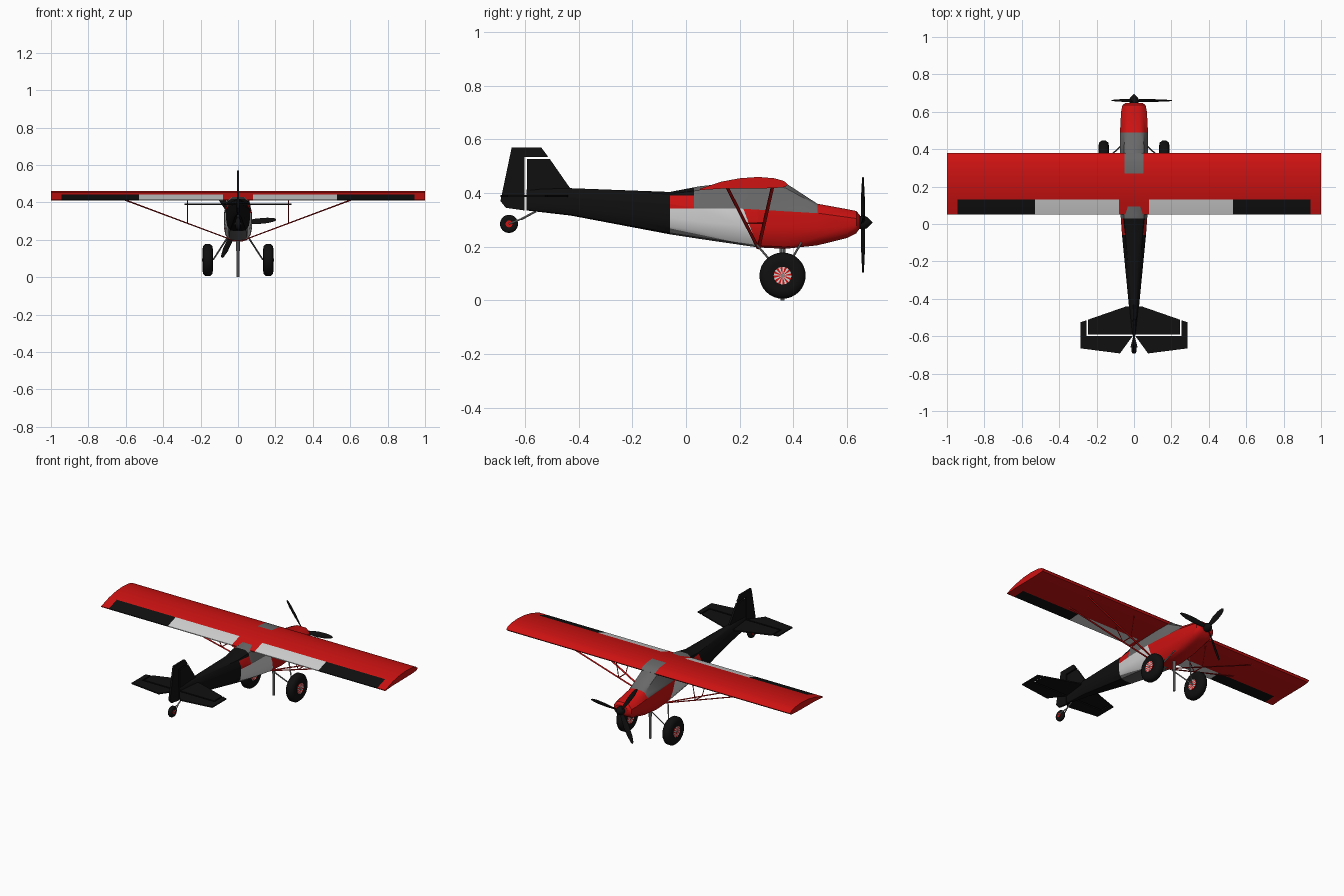
import bpy, bmesh, math
from mathutils import Vector, Matrix

if "Cube" in bpy.data.objects:
    bpy.data.objects.remove(bpy.data.objects["Cube"])


def material(name, rgb, rough=0.5):
    m = bpy.data.materials.new(name)
    m.use_nodes = True
    m.diffuse_color = (*rgb, 1)
    node = m.node_tree.nodes["Principled BSDF"]
    node.inputs["Base Color"].default_value = (*rgb, 1)
    node.inputs["Roughness"].default_value = rough
    return m


MATS = [material("red paint", (0.62, 0.006, 0.006)),
        material("black paint", (0.005, 0.005, 0.005)),
        material("white paint", (0.64, 0.64, 0.64)),
        material("grey glass", (0.14, 0.14, 0.14)),
        material("metal grey", (0.25, 0.25, 0.25))]
RED, BLACK, WHITE, GLASS, METAL = range(5)


def finish(name, bm, paint, angle=35):
    """Turn a bmesh into an object; paint is a colour index or a rule on faces."""
    bmesh.ops.recalc_face_normals(bm, faces=bm.faces)
    for f in bm.faces:
        f.material_index = paint(f.calc_center_median(), f) if callable(paint) else paint
    mesh = bpy.data.meshes.new(name)
    bm.to_mesh(mesh)
    bm.free()
    for m in MATS:
        mesh.materials.append(m)
    ob = bpy.data.objects.new(name, mesh)
    bpy.context.collection.objects.link(ob)
    bpy.ops.object.select_all(action='DESELECT')
    ob.select_set(True)
    bpy.context.view_layer.objects.active = ob
    bpy.ops.object.shade_smooth_by_angle(angle=math.radians(angle))
    return ob


def loft(rings):
    bm = bmesh.new()
    rows = [[bm.verts.new(p) for p in ring] for ring in rings]
    n = len(rows[0])
    for a, b in zip(rows, rows[1:]):
        for i in range(n):
            bm.faces.new((a[i], a[(i + 1) % n], b[(i + 1) % n], b[i]))
    bm.faces.new(rows[0])
    bm.faces.new(rows[-1])
    return bm


def cut(bm, point, normal):
    bmesh.ops.bisect_plane(bm, geom=bm.verts[:] + bm.edges[:] + bm.faces[:],
                           plane_co=point, plane_no=normal, dist=1e-5)


def rod(name, a, b, r, paint, flat=1):
    a, b = Vector(a), Vector(b)
    bm = bmesh.new()
    place = (Matrix.Translation((a + b) / 2) @ (b - a).to_track_quat('Z', 'Y').to_matrix().to_4x4()
             @ Matrix.Diagonal((flat, 1, 1, 1)))
    bmesh.ops.create_cone(bm, cap_ends=True, segments=10, radius1=r, radius2=r,
                          depth=(b - a).length, matrix=place)
    return finish(name, bm, paint)


def plate(name, outline, to_low, to_high, paint):
    return finish(name, loft([[to_low(*p) for p in outline], [to_high(*p) for p in outline]]), paint)


# Fuselage: y, half width, top half width, bottom, waist, top
STATIONS = [(-0.595, 0.008, 0.006, 0.335, 0.39, 0.413),
            (-0.43, 0.028, 0.018, 0.316, 0.385, 0.418),
            (-0.06, 0.064, 0.045, 0.246, 0.36, 0.404),
            (0.05, 0.072, 0.055, 0.229, 0.345, 0.425),
            (0.27, 0.076, 0.056, 0.197, 0.338, 0.45),
            (0.37, 0.076, 0.054, 0.192, 0.334, 0.438),
            (0.49, 0.075, 0.05, 0.205, 0.325, 0.36),
            (0.6, 0.069, 0.045, 0.232, 0.31, 0.34),
            (0.635, 0.062, 0.042, 0.25, 0.305, 0.333),
            (0.648, 0.045, 0.03, 0.268, 0.3, 0.318)]


def section(y, w, wt, zb, zw, zt):
    h, c = zw - zb, zt - zw
    half = [(0.35 * w, zb), (0.65 * w, zb + 0.05 * h), (0.9 * w, zb + 0.25 * h),
            (w, zb + 0.55 * h), (w, zw), (wt, zw + 0.82 * c), (0.6 * wt, zt)]
    return [(x, y, z) for x, z in half] + [(-x, y, z) for x, z in reversed(half)]


def fuselage_paint(c, f):
    if c.y < -0.06 or (c.y < 0.03 and c.z > 0.39):
        return BLACK
    if c.z > 0.342 + 0.06 * min(0, 0.2 - c.y) and c.y < 0.49:
        return RED if c.y < 0.03 else GLASS
    if c.z < 0.268 - 0.21 * (c.y + 0.06) and c.y < 0.37:
        return GLASS
    return WHITE if c.y + 0.376 * (c.z - 0.33) < 0.218 else RED


body = loft([section(*s) for s in STATIONS])
for point, normal in [((0, -0.06, 0), (0, 1, 0)), ((0, 0.03, 0), (0, 1, 0)),
                      ((0, 0.37, 0), (0, 1, 0)), ((0, 0.2, 0), (0, 1, 0)),
                      ((0, 0, 0.39), (0, 0, 1)), ((0, 0, 0.342), (0, 0, 1)),
                      ((0, 0.2, 0.342), (0, 0.06, 1)), ((0, 0.218, 0.33), (0, 1, 0.376)),
                      ((0, -0.06, 0.268), (0, 0.21, 1))]:
    cut(body, point, normal)
finish("fuselage", body, fuselage_paint)

# Wing with flaps, ailerons and skylight as cut faces
AIRFOIL = [(0.052, 0.416), (0.13, 0.442), (0.2, 0.455), (0.27, 0.46), (0.33, 0.455),
           (0.365, 0.445), (0.38, 0.432), (0.37, 0.422), (0.32, 0.418), (0.13, 0.416), (0.052, 0.411)]


def wing_paint(c, f):
    x = abs(c.x)
    if x < 0.05 and c.y > 0.27:
        return GLASS
    if c.y < 0.13 and 0.08 < x < 0.945:
        return WHITE if x < 0.53 else BLACK
    return RED


wing = loft([[(x, y, z) for y, z in AIRFOIL] for x in (-1, 1)])
for x in (0.05, 0.08, 0.53, 0.945):
    for s in (-1, 1):
        cut(wing, (s * x, 0, 0), (1, 0, 0))
for y in (0.13, 0.27):
    cut(wing, (0, y, 0), (0, 1, 0))
finish("wing", wing, wing_paint)

# Tail fin and rudder, with an open hinge gap
FIN = [(-0.593, 0.35), (-0.593, 0.527), (-0.508, 0.527), (-0.43, 0.415), (-0.43, 0.36)]
RUDDER = [(-0.602, 0.335), (-0.602, 0.535), (-0.514, 0.535), (-0.54, 0.57),
          (-0.65, 0.57), (-0.692, 0.37), (-0.672, 0.345)]
for name, outline in (("tail_fin", FIN), ("rudder", RUDDER)):
    plate(name, outline, lambda y, z: (-0.006, y, z), lambda y, z: (0.006, y, z), BLACK)

# Tailplane and elevators
STABILISER = [(0, -0.44), (0.04, -0.44), (0.247, -0.512), (0.247, -0.591), (0, -0.591)]
ELEVATOR = [(0.255, -0.515), (0.285, -0.525), (0.285, -0.665), (0.075, -0.692),
            (0.008, -0.6), (0.255, -0.6)]
for side, s in (("left", 1), ("right", -1)):
    for part, outline in (("stabiliser", STABILISER), ("elevator", ELEVATOR)):
        plate(f"{side}_{part}", outline, lambda x, y: (s * x, y, 0.386),
              lambda x, y: (s * x, y, 0.393), BLACK)


# Wheels: lathed tyre with a striped hub
def wheel(name, centre, radius, width, stripes):
    turn = [i * math.tau / 32 for i in range(32)]
    half = [(0.4, 0.38), (0.5, 0.62), (0.43, 0.86), (0.2, 0.99)]
    profile = [(-x, r) for x, r in half] + [(x, r) for x, r in reversed(half)]
    cx, cy, cz = centre
    finish(name + "_tyre", loft([[(cx + x * width, cy + r * radius * math.cos(t),
                                   cz + r * radius * math.sin(t)) for t in turn]
                                 for x, r in profile]), BLACK, 50)
    bm = bmesh.new()
    bmesh.ops.create_cone(bm, cap_ends=True, cap_tris=True, segments=24, radius1=radius * 0.38,
                          radius2=radius * 0.38, depth=width * 0.92,
                          matrix=Matrix.Translation(centre) @ Matrix.Rotation(math.pi / 2, 4, 'Y'))

    def hub_paint(c, f):
        wedge = int((math.atan2(c.z - cz, c.y - cy) + math.pi) / math.tau * 24)
        return WHITE if stripes and len(f.verts) == 3 and wedge % 2 else RED
    finish(name + "_hub", bm, hub_paint)
    rod(name + "_axle", (cx - width * 0.52, cy, cz), (cx + width * 0.52, cy, cz), radius * 0.08, METAL)


for side, s in (("left", 1), ("right", -1)):
    wheel(side + "_wheel", (s * 0.162, 0.36, 0.092), 0.087, 0.057, True)
    # Landing gear legs
    hub = (s * 0.132, 0.36, 0.095)
    rod(side + "_gear_rear_leg", (s * 0.055, 0.26, 0.212), hub, 0.004, METAL)
    rod(side + "_gear_front_leg", (s * 0.055, 0.43, 0.215), hub, 0.004, METAL)
    # Wing struts and jury struts
    root = Vector((s * 0.015, 0.27, 0.193))
    ends = [("front", Vector((s * 0.62, 0.322, 0.42))), ("rear", Vector((s * 0.62, 0.155, 0.418)))]
    mids = []
    for label, end in ends:
        rod(f"{side}_{label}_strut", root, end, 0.003, RED, 2.2)
        mid = root.lerp(end, 0.42)
        mids.append(mid)
        rod(f"{side}_{label}_jury_strut", mid, (mid.x, end.y, 0.42), 0.0025, RED)
    rod(side + "_jury_crossbar", *mids, 0.003, RED)

# Centre post under the cabin
rod("post_upper", (0, 0.36, 0.14), (0, 0.36, 0.2), 0.011, METAL)
rod("post_lower", (0, 0.36, 0), (0, 0.36, 0.15), 0.008, METAL)

# Tail wheel on its spring
wheel("tail_wheel", (0, -0.66, 0.285), 0.034, 0.026, False)
rod("tail_spring", (0, -0.56, 0.332), (0, -0.615, 0.302), 0.004, METAL)
for s in (-1, 1):
    rod("tail_fork", (s * 0.016, -0.66, 0.285), (s * 0.004, -0.61, 0.305), 0.003, METAL)

# Propeller: three twisted blades and a pointed spinner
HUB = Vector((0, 0.66, 0.29))
BLADE = [(0.01, 0.008, 50), (0.05, 0.013, 38), (0.1, 0.017, 26),
         (0.16, 0.015, 17), (0.195, 0.009, 13), (0.205, 0.003, 12)]
for k in range(3):
    a = math.radians(5 + 120 * k)
    out, across = Vector((math.cos(a), 0, math.sin(a))), Vector((-math.sin(a), 0, math.cos(a)))
    rings = []
    for r, chord, twist in BLADE:
        t = math.radians(twist)
        wide = across * math.cos(t) + Vector((0, math.sin(t), 0))
        thin = across * -math.sin(t) + Vector((0, math.cos(t), 0))
        rings.append([HUB + out * r + wide * chord * math.cos(u) + thin * 0.003 * math.sin(u)
                      for u in (i * math.tau / 10 for i in range(10))])
    finish(f"propeller_blade_{k + 1}", loft(rings), BLACK)

SPINNER = [(0.642, 0.024), (0.662, 0.026), (0.675, 0.021), (0.687, 0.01), (0.695, 0.001)]
finish("spinner", loft([[(r * math.cos(u), y, 0.29 + r * math.sin(u))
                         for u in (i * math.tau / 20 for i in range(20))] for y, r in SPINNER]), BLACK)
